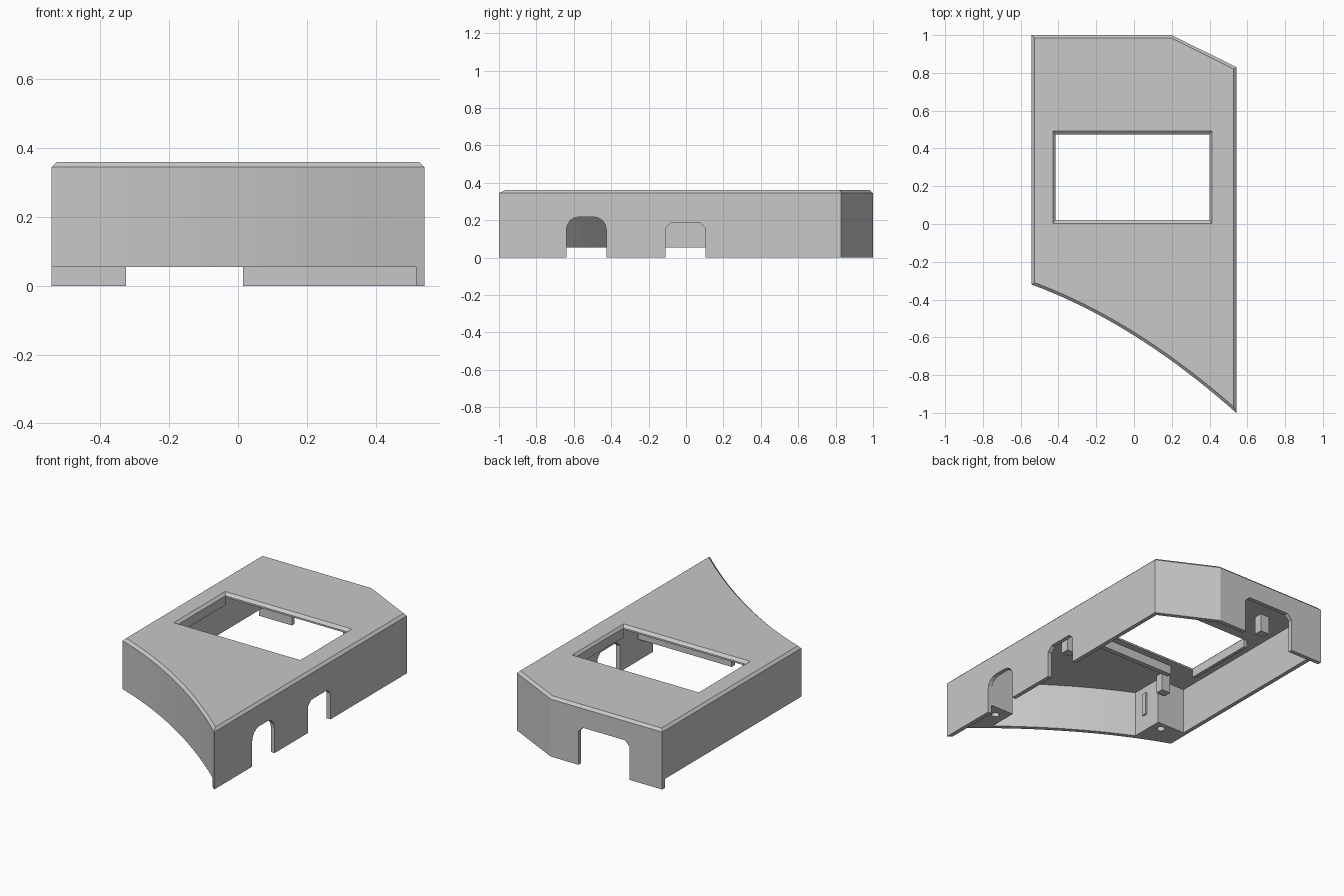
import bpy, bmesh
from mathutils import Vector

cube = bpy.data.objects.get("Cube")
if cube:
    bpy.data.objects.remove(cube, do_unlink=True)

GREY = (0.58, 0.58, 0.58, 1.0)
mat = bpy.data.materials.new("plain grey plastic")
mat.use_nodes = True
mat.diffuse_color = GREY
mat.node_tree.nodes["Principled BSDF"].inputs["Base Color"].default_value = GREY

HEIGHT, CEILING, TRIM, WALL, BEVEL = 0.36, 0.335, 0.054, 0.025, 0.015
HALF = 0.542


def inset(points, d):
    """Move each corner of a counter-clockwise outline inward by d."""
    out = []
    for i, p in enumerate(points):
        p = Vector(p)
        a = (p - Vector(points[i - 1])).normalized()
        b = (Vector(points[(i + 1) % len(points)]) - p).normalized()
        na, nb = Vector((-a.y, a.x)), Vector((-b.y, b.x))
        out.append(tuple(p + (na + nb) * d / (1 + na.dot(nb))))
    return out


def loft(name, rings, place=lambda x, y, z: (x, y, z)):
    """Solid from stacked outlines, given as (points, level)."""
    bm = bmesh.new()
    loops = [[bm.verts.new(place(x, y, z)) for x, y in pts] for pts, z in rings]
    bm.faces.new(loops[0])
    bm.faces.new(loops[-1])
    for low, high in zip(loops, loops[1:]):
        for i in range(len(low)):
            j = (i + 1) % len(low)
            bm.faces.new((low[i], low[j], high[j], high[i]))
    bmesh.ops.recalc_face_normals(bm, faces=bm.faces)
    me = bpy.data.meshes.new(name)
    bm.to_mesh(me)
    bm.free()
    me.materials.append(mat)
    ob = bpy.data.objects.new(name, me)
    bpy.context.collection.objects.link(ob)
    return ob


def rect(x0, x1, y0, y1):
    return [(x0, y0), (x1, y0), (x1, y1), (x0, y1)]


def box(name, x0, x1, y0, y1, z0, z1):
    return loft(name, [(rect(x0, x1, y0, y1), z0), (rect(x0, x1, y0, y1), z1)])


def cut(target, cutter):
    """Subtract a cutter, then discard it."""
    mod = target.modifiers.new("cut", 'BOOLEAN')
    mod.operation, mod.solver, mod.object = 'DIFFERENCE', 'EXACT', cutter
    bpy.context.view_layer.objects.active = target
    bpy.ops.object.modifier_apply(modifier=mod.name)
    bpy.data.objects.remove(cutter, do_unlink=True)


def arch(a0, a1, top, corner):
    """Slot outline with cut corners; corner lists (along, down) steps."""
    right = [(a1 - a, top - d) for a, d in corner]
    left = [(a0 + a, top - d) for a, d in reversed(corner)]
    return [(a0, -0.1), (a1, -0.1)] + right + left


# Outline: concave front edge, straight sides, one clipped back corner
STEPS = 20
front = []
for i in range(STEPS + 1):
    x = HALF * (2 * i / STEPS - 1)
    front.append((x, -0.59 - 0.627 * x - 0.24 * x * x))
outline = front + [(HALF, 0.83), (0.2, 1.0), (-HALF, 1.0)]

# Body with bevelled top edge
case = loft("case_shell", [(outline, 0), (outline, HEIGHT - BEVEL),
                           (inset(outline, BEVEL), HEIGHT)])

# Hollow inside, leaving solid screw blocks at the two front corners
inner = inset(outline, WALL)
cavity = loft("cavity", [(inner, -0.1), (inner, CEILING)])
cut(cavity, box("left_block", -0.8, -0.33, -0.8, -0.18, -0.2, 0.5))
cut(cavity, box("right_block", 0.36, 0.8, -1.2, -0.64, -0.2, 0.5))
cut(case, cavity)

# Front and left-hand edges stop short of the ground
trim = [(-1, -2), (0.517, -2), (0.517, 0.8145), (0.194, 0.975), (-1, 0.975)]
cut(case, loft("trim", [(trim, -0.1), (trim, TRIM)]))

# Display window with sloped rim
opening = rect(-0.415, 0.40, 0.021, 0.475)
wide = rect(-0.43, 0.412, 0.003, 0.493)
cut(case, loft("window", [(opening, 0.2), (opening, HEIGHT - BEVEL),
                          (wide, HEIGHT), (wide, 0.5)]))

# Side slots: one rounded, one clipped
round_corner = [(0, 0.07), (0.005, 0.044), (0.02, 0.02), (0.044, 0.005), (0.07, 0)]
side = lambda a, b, c: (c, a, b)
for y0, y1, top, corner in [(-0.64, -0.426, 0.218, round_corner),
                            (-0.11, 0.104, 0.187, [(0, 0.03), (0.03, 0)])]:
    pts = arch(y0, y1, top, corner)
    cut(case, loft("slot", [(pts, 0.5), (pts, 0.6)], side))

# Back cable opening
pts = arch(-0.325, 0.015, 0.23, [(0, 0.03), (0.03, 0)])
cut(case, loft("back_slot", [(pts, 0.95), (pts, 1.1)], lambda a, b, c: (a, c, b)))

# Screw holes in the blocks
for x, y in [(-0.39, -0.23), (0.43, -0.71)]:
    bpy.ops.mesh.primitive_cylinder_add(vertices=20, radius=0.022, depth=0.25,
                                        location=(x, y, 0.12))
    cut(case, bpy.context.object)

# Inner standoffs under the top plate
for sx, x in (("left", 0.37), ("right", -0.33)):
    for sy, y in (("front", -0.135), ("back", 0.735)):
        box(f"standoff_{sx}_{sy}", x - 0.03, x + 0.03, y - 0.025, y + 0.025,
            0.225, CEILING + 0.005)

# Rails beside the window, support rail in front of it, rib on the screw block
for name, x in (("left", 0.40), ("right", -0.435)):
    box(f"window_rail_{name}", x, x + 0.02, 0.021, 0.475, 0.29, CEILING + 0.005)
box("support_rail", -0.29, 0.33, -0.05, -0.02, 0.28, CEILING + 0.005)
box("block_rib", -0.335, -0.32, -0.31, -0.28, 0.15, 0.29)
